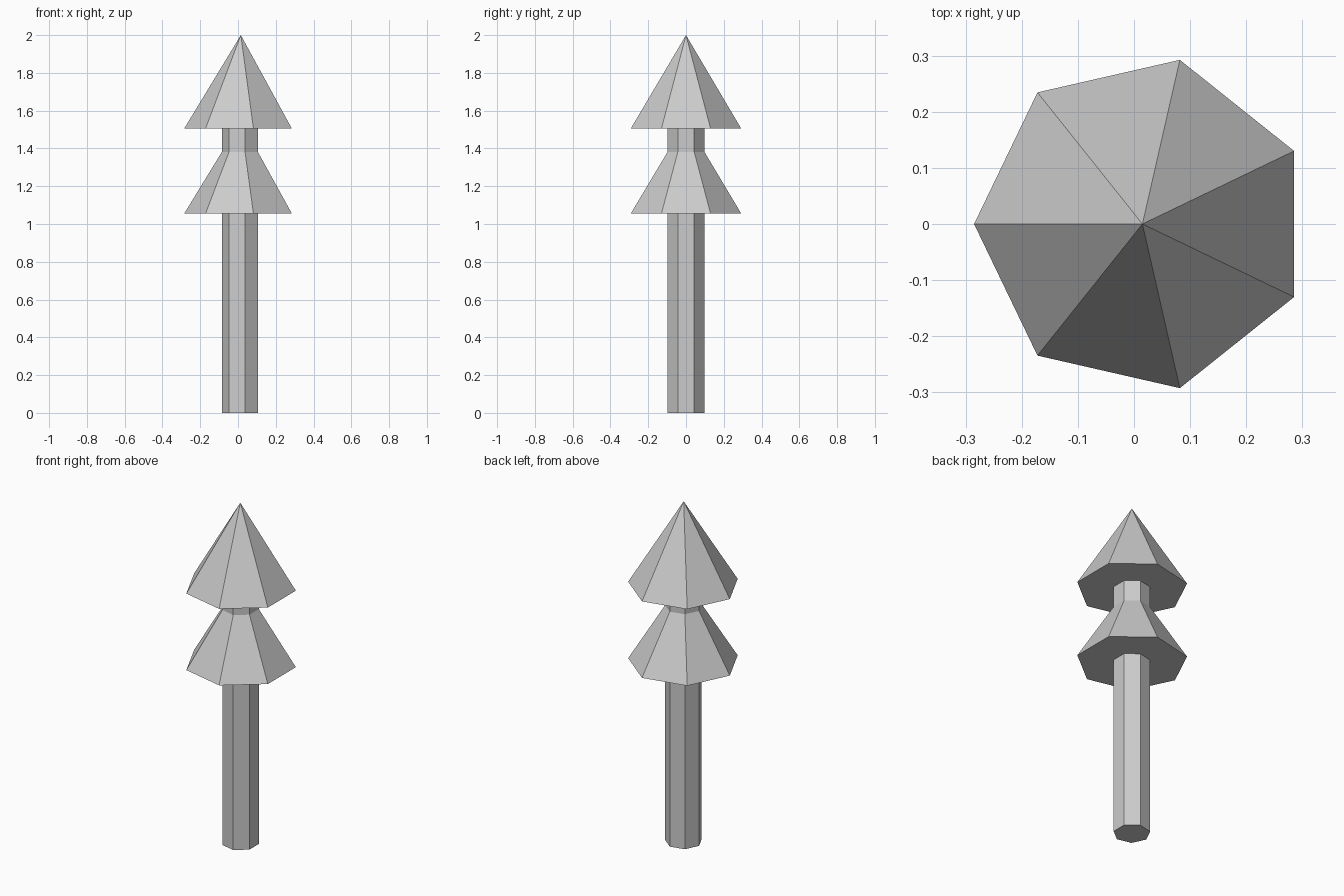
import bpy, bmesh
from math import pi, cos, sin

if "Cube" in bpy.data.objects:
    bpy.data.objects.remove(bpy.data.objects["Cube"])

SIDES = 7
CENTRE_X = 0.015  # heptagon axis, so that the bounds are centred on x = 0


def lathe(name, profile, tip_z):
    """Seven-sided solid from (radius, z) rings, closed by a flat base and a tip."""
    bm = bmesh.new()
    rings = []
    for r, z in profile:
        rings.append([bm.verts.new((CENTRE_X + r * cos(pi + 2 * pi * i / SIDES),
                                    r * sin(pi + 2 * pi * i / SIDES), z))
                      for i in range(SIDES)])
    tip = bm.verts.new((CENTRE_X, 0, tip_z))
    bm.faces.new(rings[0][::-1])
    for i in range(SIDES):
        j = (i + 1) % SIDES
        for low, high in zip(rings, rings[1:]):
            bm.faces.new((low[i], low[j], high[j], high[i]))
        bm.faces.new((rings[-1][i], rings[-1][j], tip))
    bmesh.ops.recalc_face_normals(bm, faces=bm.faces)
    mesh = bpy.data.meshes.new(name)
    bm.to_mesh(mesh)
    bm.free()
    obj = bpy.data.objects.new(name, mesh)
    bpy.context.collection.objects.link(obj)
    return obj


# One continuous shell: trunk, lower skirt, neck, pointed top
lathe("tiered_tree", [
    (0.10, 0.0), (0.10, 1.055),    # trunk
    (0.30, 1.055), (0.10, 1.382),  # lower skirt
    (0.10, 1.505),                 # neck
    (0.30, 1.505),                 # rim of the pointed top
], tip_z=2.0)
